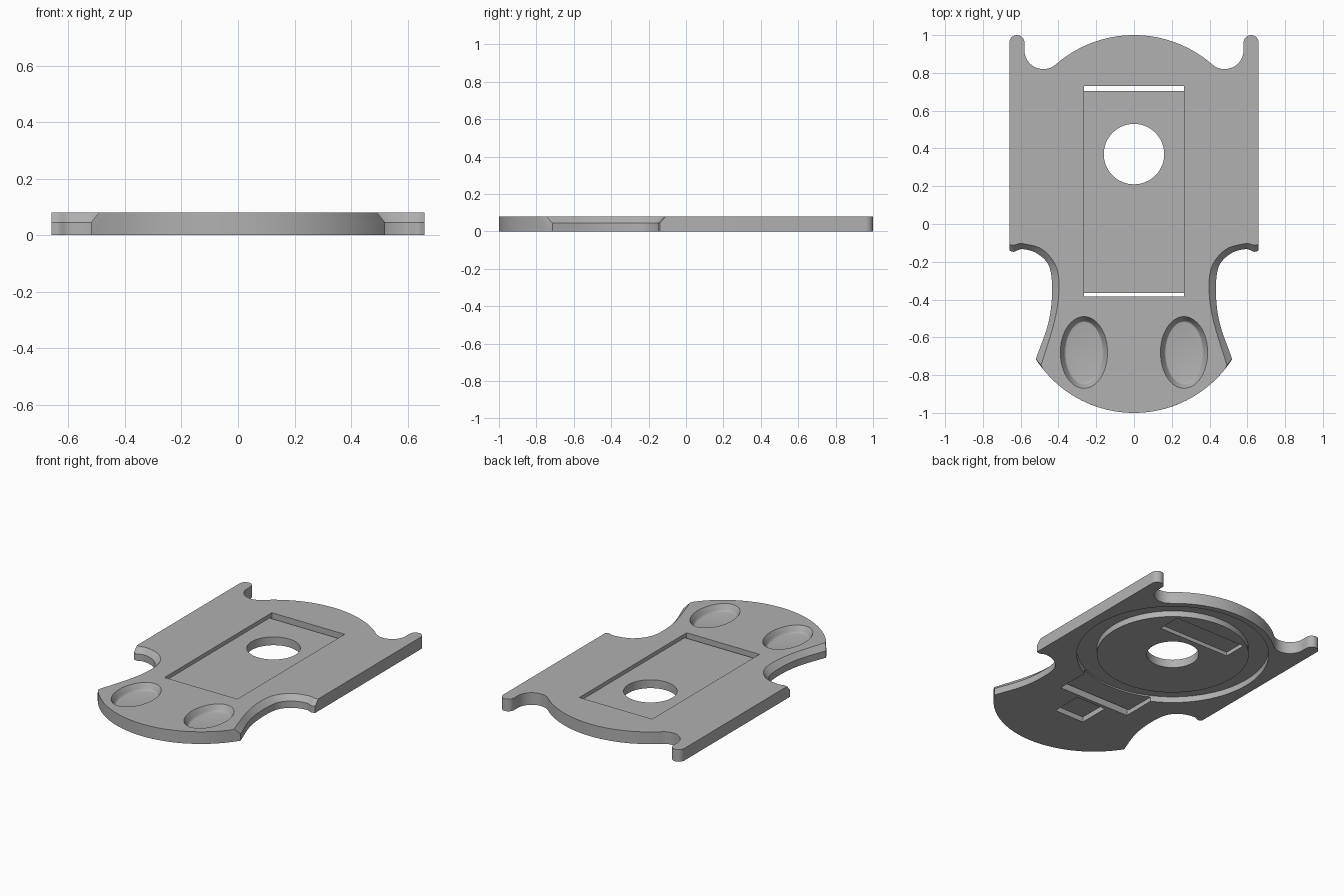
import bpy, bmesh, math
from mathutils import Vector

cube = bpy.data.objects.get("Cube")
if cube:
    bpy.data.objects.remove(cube, do_unlink=True)

THICK = 0.08
BEVEL_Z = 0.045
HOLE_Y = 0.37

grey = bpy.data.materials.new("light grey")
grey.use_nodes = True
colour = (0.44, 0.44, 0.44, 1)
grey.diffuse_color = colour
grey.node_tree.nodes["Principled BSDF"].inputs["Base Color"].default_value = colour


def loft(name, rings, closed=False):
    """Join equal rings of 3D points; cap the ends or close into a tube."""
    bm = bmesh.new()
    loops = [[bm.verts.new(p) for p in ring] for ring in rings]
    n = len(loops[0])
    pairs = list(zip(loops, loops[1:]))
    if closed:
        pairs.append((loops[-1], loops[0]))
    else:
        bm.faces.new(loops[0])
        bm.faces.new(loops[-1])
    for a, b in pairs:
        for i in range(n):
            j = (i + 1) % n
            bm.faces.new((a[i], a[j], b[j], b[i]))
    bmesh.ops.recalc_face_normals(bm, faces=bm.faces)
    mesh = bpy.data.meshes.new(name)
    bm.to_mesh(mesh)
    bm.free()
    mesh.materials.append(grey)
    obj = bpy.data.objects.new(name, mesh)
    bpy.context.collection.objects.link(obj)
    return obj


def ellipse(cx, cy, rx, ry, z, n=64):
    return [(cx + rx * math.cos(2 * math.pi * i / n),
             cy + ry * math.sin(2 * math.pi * i / n), z) for i in range(n)]


def arc(cx, cy, r, a0, a1, n):
    return [(cx + r * math.cos(math.radians(a0 + (a1 - a0) * i / n)),
             cy + r * math.sin(math.radians(a0 + (a1 - a0) * i / n))) for i in range(n + 1)]


def spline(points, steps=6):
    """Smooth path through the points."""
    p = [Vector(q) for q in points]
    p = [2 * p[0] - p[1]] + p + [2 * p[-1] - p[-2]]
    out = []
    for a, b, c, d in zip(p, p[1:], p[2:], p[3:]):
        for s in range(steps):
            t = s / steps
            out.append(tuple(0.5 * (2 * b + (c - a) * t + (2 * a - 5 * b + 4 * c - d) * t * t
                                    + (3 * b - a - 3 * c + d) * t ** 3)))
    return out + [tuple(p[-2])]


# Side waist at the lower edge and at the top of its bevel
waist_low = [(0.52, -0.715), (0.455, -0.53), (0.434, -0.37), (0.447, -0.23),
             (0.51, -0.158), (0.59, -0.133), (0.635, -0.147), (0.66, -0.14)]
waist_top = [(0.492, -0.747), (0.425, -0.53), (0.398, -0.37), (0.41, -0.23),
             (0.485, -0.135), (0.59, -0.104), (0.635, -0.112), (0.66, -0.108)]


def outline(waist, z):
    """Half outline from front to back, mirrored to the full ring."""
    front_y = -0.383
    corner = Vector(waist[0]) - Vector((0, front_y))
    angle = math.degrees(math.atan2(corner.y, corner.x))
    half = arc(0, front_y, 0.617, -90, angle, 24)[:-1]
    half += spline(waist)
    half += arc(0.62, 0.96, 0.04, 0, 190, 14)
    half += arc(0.48, 0.92, 0.1, 8, -131, 20)
    half += arc(0, HOLE_Y, 0.63, 50, 90, 20)
    full = half + [(-x, y) for x, y in reversed(half[1:-1])]
    return [(x, y, z) for x, y in full]


plate = loft("base_plate", [outline(waist_low, 0), outline(waist_low, BEVEL_Z),
                            outline(waist_top, THICK)])


def carve(cutter):
    cutter.hide_render = True
    mod = plate.modifiers.new("carve", "BOOLEAN")
    mod.operation = "DIFFERENCE"
    mod.solver = "EXACT"
    mod.object = cutter
    bpy.context.view_layer.objects.active = plate
    bpy.ops.object.modifier_apply(modifier=mod.name)
    bpy.data.objects.remove(cutter, do_unlink=True)


def carve_box(name, half_x, y0, y1, z0, z1):
    corners = [(-half_x, y0), (half_x, y0), (half_x, y1), (-half_x, y1)]
    carve(loft(name, [[(x, y, z) for x, y in corners] for z in (z0, z1)]))


# Round groove under the plate
carve(loft("ring_groove", [ellipse(0, HOLE_Y, r, r, z, 96) for r, z in
                           ((0.59, -0.1), (0.59, 0.04), (0.467, 0.04), (0.467, -0.1))], closed=True))

# Strap recess on top, strap pockets below, and slots between them
STRAP = 0.265
carve_box("strap_recess", STRAP, -0.385, 0.73, 0.055, 0.2)
carve_box("back_pocket", STRAP, 0.57, 0.73, -0.1, 0.026)
carve_box("front_pocket", STRAP, -0.385, -0.15, -0.1, 0.03)
carve_box("back_slot", STRAP, 0.705, 0.73, -0.1, 0.2)
carve_box("front_slot", STRAP, -0.385, -0.365, -0.1, 0.2)
carve_box("buckle_pocket", 0.11, -0.62, -0.41, -0.1, 0.035)

# Centre hole
carve(loft("centre_hole", [ellipse(0, HOLE_Y, 0.16, 0.16, z) for z in (-0.1, 0.2)]))

# Oval dishes with sloped rims and rounded floors
for side in (-1, 1):
    rings = [ellipse(side * 0.265, -0.68, 0.125 - d, 0.19 - d, z) for d, z in
             ((0, 0.2), (0, THICK), (0.018, 0.05), (0.021, 0.044), (0.027, 0.039), (0.035, 0.037))]
    carve(loft("oval_dish", rings))

bpy.ops.object.select_all(action="DESELECT")
plate.select_set(True)
bpy.context.view_layer.objects.active = plate
bpy.ops.object.shade_smooth_by_angle(angle=math.radians(25))
